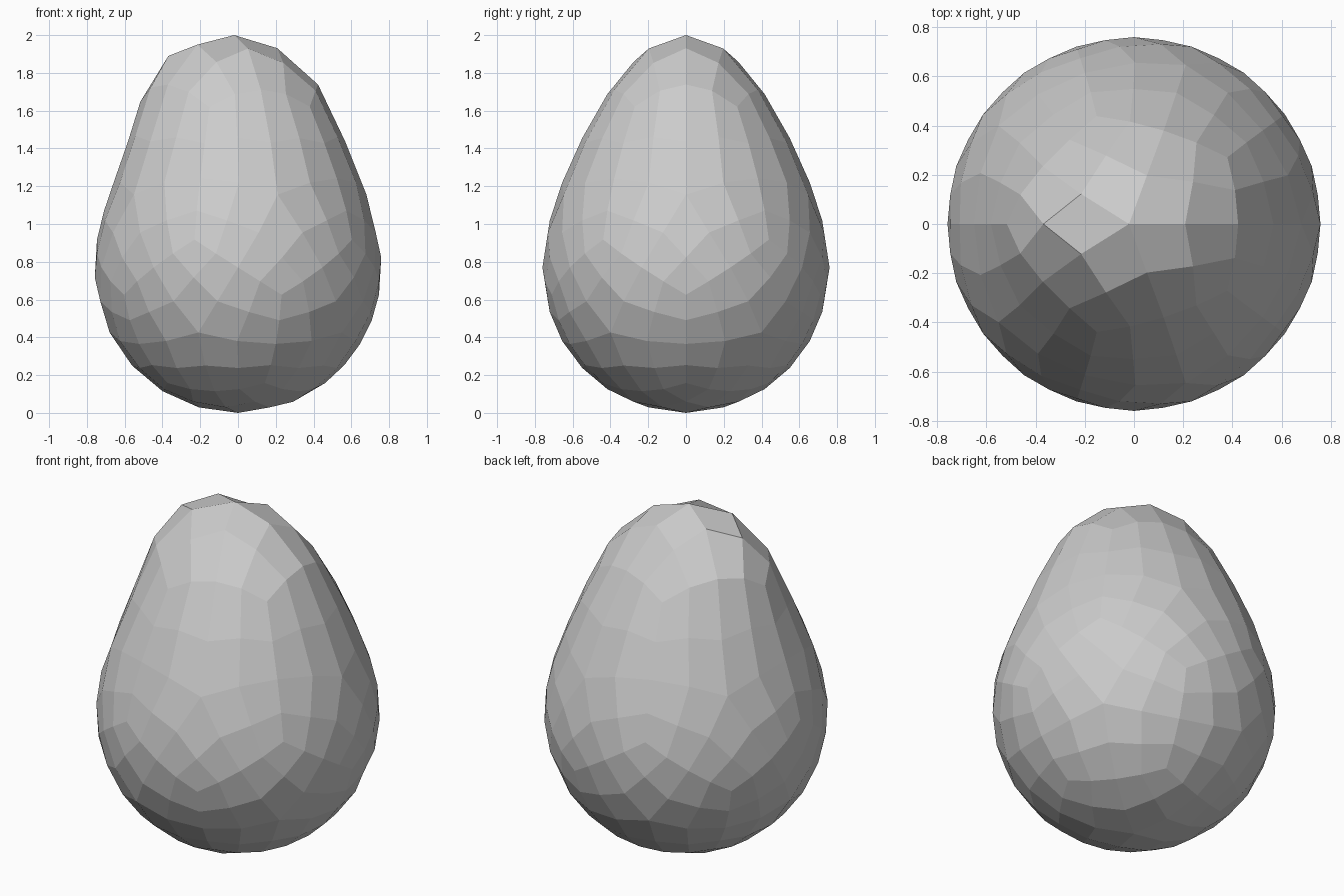
import bpy
from math import exp
from mathutils import Vector

if "Cube" in bpy.data.objects:
    bpy.data.objects.remove(bpy.data.objects["Cube"])

R = 0.76       # widest radius
BELLY = 0.77   # height of the widest ring

# Icosahedron split twice into quads, each time pushed out onto a unit sphere
bpy.ops.mesh.primitive_ico_sphere_add(subdivisions=1, radius=1)
egg = bpy.context.object
egg.name = "egg"
for _ in range(2):
    m = egg.modifiers.new("split", 'SUBSURF')
    m.subdivision_type = 'SIMPLE'
    m.levels = 1
    bpy.ops.object.modifier_apply(modifier=m.name)
    for v in egg.data.vertices:
        v.co.normalize()

# Small uneven bulges near the top: centre, push, spread
BULGES = [
    (Vector((-0.36, 0, 1.8)), Vector((-0.08, 0, 0.05)), 0.25),
    (Vector((0.42, 0, 1.70)), Vector((0.025, 0, 0.03)), 0.18),
]

# Egg profile: round bottom, tapered top
for v in egg.data.vertices:
    c = v.co.z
    h = 0.77 * c + 0.46 * c ** 3 if c > 0 else BELLY * c
    p = Vector((v.co.x * R, v.co.y * R, BELLY + h))
    q = p.copy()
    for centre, push, spread in BULGES:
        q += push * exp(-(p - centre).length_squared / (2 * spread ** 2))
    q.z = min(q.z, 2.0)
    v.co = q

# Flat facets
for f in egg.data.polygons:
    f.use_smooth = False
egg.data.update()
